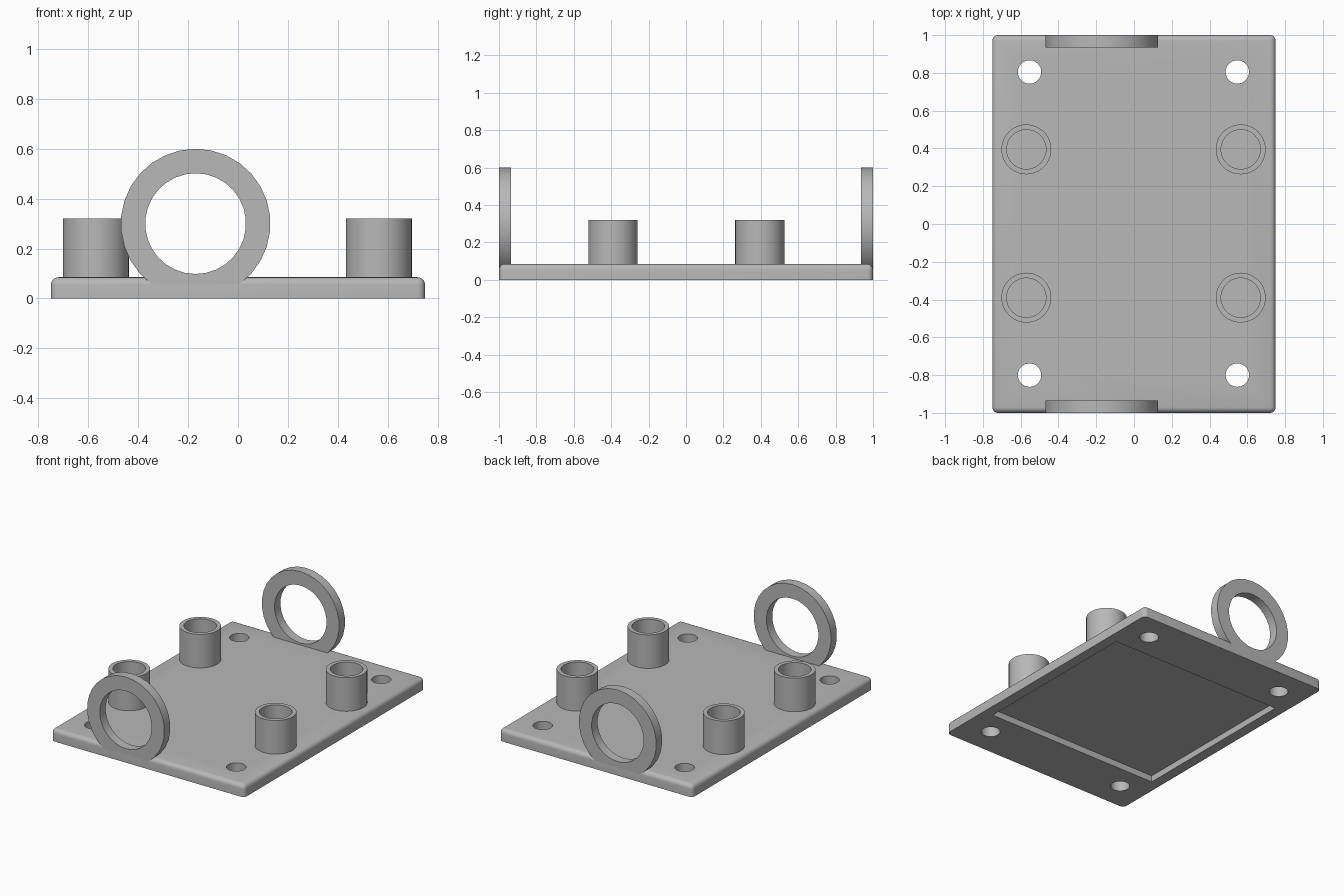
import bpy
import bmesh
from math import radians, tau
from mathutils import Matrix, Vector

default = bpy.data.objects.get("Cube")
if default:
    bpy.data.objects.remove(default, do_unlink=True)

grey = bpy.data.materials.new("plain grey")
grey.use_nodes = True
grey.diffuse_color = (0.48, 0.48, 0.48, 1)
grey.node_tree.nodes["Principled BSDF"].inputs["Base Color"].default_value = grey.diffuse_color


def make_object(name, bm):
    bmesh.ops.recalc_face_normals(bm, faces=bm.faces)
    mesh = bpy.data.meshes.new(name)
    bm.to_mesh(mesh)
    bm.free()
    mesh.materials.append(grey)
    obj = bpy.data.objects.new(name, mesh)
    bpy.context.collection.objects.link(obj)
    return obj


def activate(obj):
    bpy.ops.object.select_all(action="DESELECT")
    obj.select_set(True)
    bpy.context.view_layer.objects.active = obj


def smooth(obj):
    activate(obj)
    bpy.ops.object.shade_smooth_by_angle(angle=radians(30))


def box(size, centre):
    bm = bmesh.new()
    bmesh.ops.create_cube(bm, size=1)
    bmesh.ops.scale(bm, vec=size, verts=bm.verts)
    bmesh.ops.translate(bm, vec=centre, verts=bm.verts)
    return bm


def tube(outer, inner, length, segments):
    """Hollow cylinder along z, centred on the origin."""
    bm = bmesh.new()
    h = length / 2
    profile = [(inner, -h), (outer, -h), (outer, h), (inner, h)]
    verts = [bm.verts.new((r, 0, z)) for r, z in profile]
    edges = [bm.edges.new((verts[i], verts[i - 1])) for i in range(4)]
    bmesh.ops.spin(bm, geom=verts + edges, cent=(0, 0, 0), axis=(0, 0, 1),
                   angle=tau, steps=segments, use_merge=True)
    bmesh.ops.remove_doubles(bm, verts=bm.verts, dist=0.0001)
    return bm


def cut(target, bm):
    cutter = make_object("cutter", bm)
    cutter.hide_render = True
    mod = target.modifiers.new("cut", "BOOLEAN")
    mod.operation = "DIFFERENCE"
    mod.solver = "EXACT"
    mod.object = cutter
    activate(target)
    bpy.ops.object.modifier_apply(modifier=mod.name)
    bpy.data.objects.remove(cutter, do_unlink=True)


# Base plate: rounded upright corners and top rim, square bottom rim
TOP = 0.085
bm = box((1.5, 2, TOP), (0, 0, TOP / 2))
rounded = [e for e in bm.edges if any(v.co.z > TOP / 2 for v in e.verts)]
bmesh.ops.bevel(bm, geom=rounded, offset=0.03, segments=5, profile=0.5, affect="EDGES")
plate = make_object("base_plate", bm)

# Shallow pocket in the underside
cut(plate, box((1.35, 1.25, 0.09), (0, 0, 0)))

# Screw holes near the corners
for x in (-0.553, 0.547):
    for y in (-0.8, 0.805):
        bm = bmesh.new()
        bmesh.ops.create_cone(bm, cap_ends=True, segments=32, radius1=0.062, radius2=0.062,
                              depth=0.4, matrix=Matrix.Translation((x, y, 0)))
        cut(plate, bm)
smooth(plate)

# Hollow posts
for x, side in ((-0.57, "right"), (0.565, "left")):
    for y, end in ((-0.39, "front"), (0.395, "back")):
        bm = tube(0.132, 0.104, 0.25, 48)
        bmesh.ops.translate(bm, vec=(x, y, 0.195), verts=bm.verts)
        smooth(make_object(f"{end}_{side}_post", bm))

# Upright rings flush with both ends of the plate
for y, end in ((-0.9675, "front"), (0.9675, "back")):
    bm = tube(0.3, 0.202, 0.065, 30)
    turn = Matrix.Rotation(radians(90), 4, "X") @ Matrix.Rotation(radians(90), 4, "Z")
    bmesh.ops.transform(bm, matrix=Matrix.Translation(Vector((-0.17, y, 0.3))) @ turn,
                        verts=bm.verts)
    smooth(make_object(f"{end}_ring", bm))
